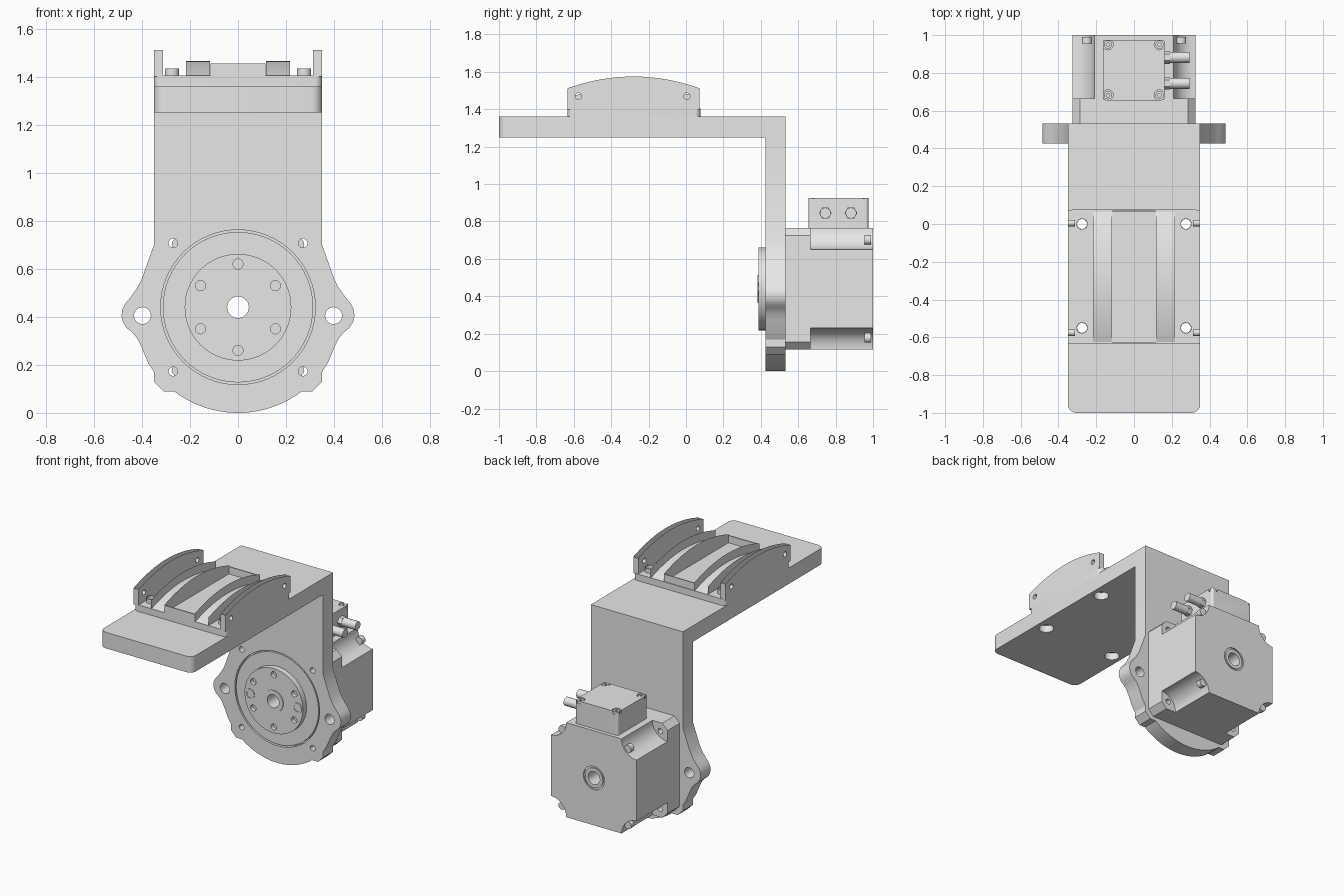
import bpy, bmesh, math
from mathutils import Vector

if "Cube" in bpy.data.objects:
    bpy.data.objects.remove(bpy.data.objects["Cube"])

metal = bpy.data.materials.new("light_grey_metal")
metal.use_nodes = True
GREY = (0.8, 0.8, 0.8, 1)
metal.diffuse_color = GREY
for node in metal.node_tree.nodes:
    if node.type == "BSDF_PRINCIPLED":
        node.inputs["Base Color"].default_value = GREY

CZ = 0.44                      # height of the motor axis
ORDER = {"x": lambda u, v, w: (w, u, v),
         "y": lambda u, v, w: (u, w, v),
         "z": lambda u, v, w: (u, v, w)}


def prism(name, pts, axis, a, b):
    """Extrude a 2D outline along an axis from a to b."""
    bm = bmesh.new()
    ends = [[bm.verts.new(ORDER[axis](u, v, w)) for u, v in pts] for w in (a, b)]
    n = len(pts)
    bm.faces.new(ends[0])
    bm.faces.new(ends[1])
    for i in range(n):
        j = (i + 1) % n
        bm.faces.new((ends[0][i], ends[0][j], ends[1][j], ends[1][i]))
    bmesh.ops.recalc_face_normals(bm, faces=bm.faces)
    mesh = bpy.data.meshes.new(name)
    bm.to_mesh(mesh)
    bm.free()
    mesh.materials.append(metal)
    ob = bpy.data.objects.new(name, mesh)
    bpy.context.scene.collection.objects.link(ob)
    return ob


def circle(u, v, r, n=32):
    return [(u + r * math.cos(math.tau * i / n), v + r * math.sin(math.tau * i / n))
            for i in range(n)]


def cyl(name, axis, u, v, r, a, b, n=32):
    return prism(name, circle(u, v, r, n), axis, a, b)


def rounded(x0, x1, y0, y1, r_low, r_high):
    """Rectangle with rounded corners at its low and high v ends."""
    pts = []
    corners = ((x1, y0, -1, 1, r_low, 270), (x1, y1, -1, -1, r_high, 0),
               (x0, y1, 1, -1, r_high, 90), (x0, y0, 1, 1, r_low, 180))
    for x, y, sx, sy, r, start in corners:
        if r == 0:
            pts.append((x, y))
            continue
        for k in range(7):
            t = math.radians(start + 15 * k)
            pts.append((x + sx * r + r * math.cos(t), y + sy * r + r * math.sin(t)))
    return pts


def combine(ob, tools, operation="DIFFERENCE"):
    """Apply a boolean with each tool, then discard the tools."""
    for t in tools:
        t.hide_render = True
        m = ob.modifiers.new("cut", "BOOLEAN")
        m.operation, m.solver, m.object = operation, "EXACT", t
    dg = bpy.context.evaluated_depsgraph_get()
    mesh = bpy.data.meshes.new_from_object(ob.evaluated_get(dg))
    ob.modifiers.clear()
    ob.data = mesh
    for t in tools:
        bpy.data.objects.remove(t)
    return ob


def drop_faces(ob, rule):
    bm = bmesh.new()
    bm.from_mesh(ob.data)
    bmesh.ops.delete(bm, geom=[f for f in bm.faces if rule(f)], context="FACES")
    bm.to_mesh(ob.data)
    bm.free()


SIDES = (-1, 1)
CORNERS = [(sx, sz) for sx in SIDES for sz in SIDES]

# Angle bracket: lobed upright plate and horizontal plate
half = [(.35, 1.3), (.35, .70), (.375, .63), (.40, .56), (.42, .52), (.445, .485),
        (.47, .455), (.482, .43), (.485, .405), (.48, .38), (.465, .355), (.44, .335),
        (.42, .31), (.40, .27), (.375, .21), (.35, .17), (.35, .13), (.31, .09), (.265, .09)]
R = 0.44
half += [(R * math.sin(t), R - R * math.cos(t))
         for t in [math.radians(34 - 4 * k) for k in range(9)]]
outline = half + [(0, 0)] + [(-x, z) for x, z in reversed(half)]
bracket = prism("angle_bracket", outline, "y", .425, .533)
top_plate = prism("top_plate", rounded(-.35, .35, -1, .533, .045, 0), "z", 1.25, 1.36)
combine(bracket, [top_plate], "UNION")
cuts = [cyl("c", "y", 0, CZ, .322, .4, .455, 64)]
cuts += [cyl("c", "y", s * .398, .405, .035, .4, .6) for s in SIDES]
cuts += [cyl("c", "y", sx * .27, CZ + sz * .267, .019, .4, .6, 20) for sx, sz in CORNERS]
cuts.append(cyl("c", "y", 0, CZ, .045, .4, .6))
MOUNTS = [(s * .275, y) for s in SIDES for y in (-.55, 0)]
for x, y in MOUNTS:
    cuts.append(cyl("c", "z", x, y, .027, 1.2, 1.4, 24))
    cuts.append(cyl("c", "z", x, y, .048, 1.2, 1.30, 24))
combine(bracket, cuts)

# Rotating output: flush outer ring, raised hub, bore collar
ring = cyl("output_ring", "y", 0, CZ, .313, .427, .46, 64)
combine(ring, [cyl("c", "y", 0, CZ, .045, .3, .6)])
hub = cyl("output_hub", "y", 0, CZ, .222, .388, .428, 64)
cuts = [cyl("c", "y", 0, CZ, .062, .3, .6)]
for k in range(6):
    t = math.radians(30 + 60 * k)
    cuts.append(cyl("c", "y", .18 * math.cos(t), CZ + .18 * math.sin(t), .021, .3, .415, 20))
combine(hub, cuts)
collar = cyl("bore_collar", "y", 0, CZ, .074, .382, .44, 40)
combine(collar, [cyl("c", "y", 0, CZ, .045, .3, .6)])
for s in SIDES:
    pin = cyl("hub_dowel", "y", s * .18, CZ, .035, .384, .40, 24)
    combine(pin, [cyl("c", "y", s * .18, CZ, .025, .3, .389, 24)])

# Motor: chamfered front flange and body with scalloped corners
W, C = .325, .285
flange = prism("motor_flange",
               [(x, z + CZ) for x, z in ((W, -C), (W, C), (C, W), (-C, W),
                                         (-W, C), (-W, -C), (-C, -W), (C, -W))],
               "y", .533, .665)
combine(flange, [cyl("c", "y", 0, CZ, .045, .4, .8)] +
        [cyl("c", "y", sx * .27, CZ + sz * .267, .019, .4, .8, 20) for sx, sz in CORNERS])
profile = []
for q in range(4):
    for k in range(9):
        t = math.radians(270 - 90 * k / 8)
        v = Vector((W + .115 * math.cos(t), W + .115 * math.sin(t)))
        ca, sa = round(math.cos(q * math.pi / 2)), round(math.sin(q * math.pi / 2))
        profile.append((v.x * ca - v.y * sa, v.x * sa + v.y * ca + CZ))
body = prism("motor_body", profile, "y", .664, 1.0)
rim = cyl("c", "y", 0, CZ, .08, .992, 1.1)
core = cyl("c", "y", 0, CZ, .068, .9, 1.2)
combine(rim, [core])
combine(body, [cyl("c", "y", 0, CZ, .045, .5, 1.1), rim])
for sx, sz in CORNERS:
    cyl("rear_screw", "y", sx * .25, CZ + sz * .262, .026, .955, .99, 20)

# Terminal box with lid screws and two cable plugs
box = prism("terminal_box", rounded(-.165, .162, .655, .975, .015, .015), "z", .76, .925)
LID = [(x, y) for x in (-.138, .135) for y in (.682, .95)]
combine(box, [cyl("c", "z", x, y, .028, .905, 1, 20) for x, y in LID])
for x, y in LID:
    screw = cyl("lid_screw", "z", x, y, .022, .90, .922, 20)
    combine(screw, [cyl("c", "z", x, y, .01, .912, 1, 6)])
for y in (.745, .882):
    cyl("plug_nut", "x", y, .845, .034, .16, .19, 6)
    cyl("cable_plug", "x", y, .845, .029, .18, .293, 24)

# Saddle on the top plate
Y0, Y1 = -.633, .072
YM, HALF = (Y0 + Y1) / 2, (Y1 - Y0) / 2


def arch(base, end, rise, n=24):
    """Side outline with a flat base and an arched top."""
    top = [(YM + HALF * s, end + rise * (1 - s * s))
           for s in [1 - 2 * k / n for k in range(n + 1)]]
    return [(Y0, base), (Y1, base)] + top


saddle = prism("saddle_base", rounded(-.35, .35, Y0, Y1 + .005, .03, .03), "z", 1.36, 1.405)
combine(saddle, [cyl("c", "z", x, y, .027, 1.3, 1.5, 24) for x, y in MOUNTS])
for x, y in MOUNTS:
    sleeve = cyl("mount_sleeve", "z", x, y, .03, 1.40, 1.435, 24)
    combine(sleeve, [cyl("c", "z", x, y, .026, 1.3, 1.5, 24)])
for s in SIDES:
    # Side cheeks, open along the arched edge
    a, b = sorted((s * .312, s * .35))
    cheek = prism("side_cheek", arch(1.40, 1.512, .063), "x", a, b)
    combine(cheek, [cyl("c", "x", y, 1.47, .017, -1, 1, 20) for y in (-.575, .005)])
    drop_faces(cheek, lambda f: f.normal.z > .8 and f.calc_center_median().z > 1.505)
    # Arched ribs: inner curved bed between two thin outer skins
    a, b = sorted((s * .115, s * .218))
    prism("rib_bed", arch(1.39, 1.402, .063), "x", a + .001, b - .001)
    skin = prism("rib_skin", arch(1.40, 1.46, .063), "x", a, b)
    drop_faces(skin, lambda f: abs(f.normal.x) < .5)
for y in (Y0, Y1 - .008):
    prism("centre_lip", rounded(-.115, .115, y, y + .008, 0, 0), "z", 1.40, 1.455)

# Smooth shading on curved walls only
for ob in bpy.context.scene.objects:
    ob.select_set(ob.type == "MESH")
bpy.context.view_layer.objects.active = bracket
bpy.ops.object.shade_smooth_by_angle(angle=math.radians(28))
